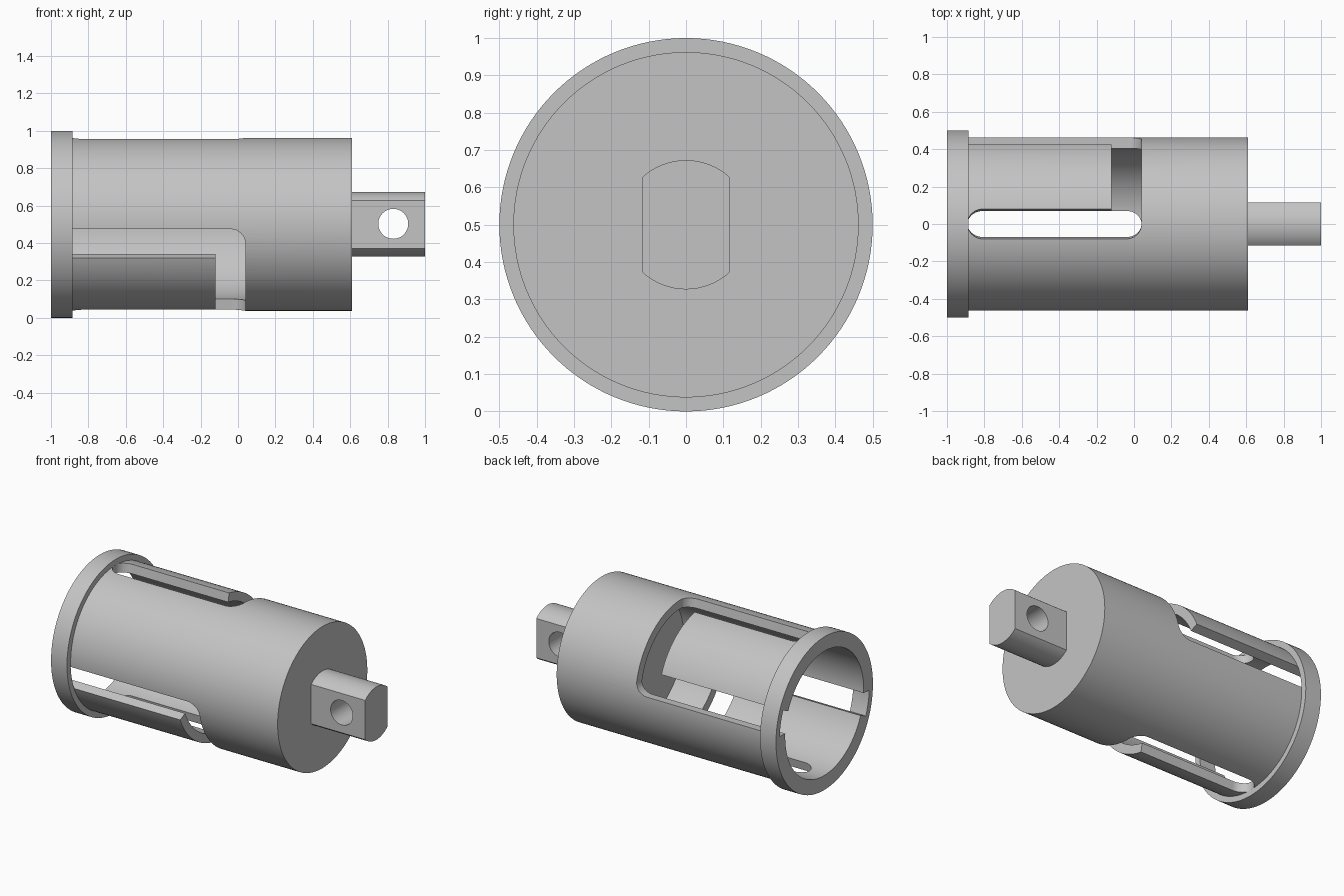
import bpy, bmesh, math

cube = bpy.data.objects.get("Cube")
if cube:
    bpy.data.objects.remove(cube, do_unlink=True)

CZ = 0.5            # height of the long axis
BODY_R, BORE_R, FLANGE_R = 0.4625, 0.405, 0.5
END, SHOULDER, TIP = -1.0, 0.61, 1.0
FLANGE_X = -0.885
HALF = math.radians(9.9)   # half angular width of a pin track
ROUND = 0.08               # corner radius of a pin track
GAP_X, TRACK_X = -0.12, 0.04

steel = bpy.data.materials.new("light_grey_metal")
steel.use_nodes = True
steel.diffuse_color = (0.55, 0.55, 0.55, 1)
steel.node_tree.nodes["Principled BSDF"].inputs["Base Color"].default_value = (0.55, 0.55, 0.55, 1)


def finish(bm, name):
    bmesh.ops.recalc_face_normals(bm, faces=bm.faces)
    mesh = bpy.data.meshes.new(name)
    bm.to_mesh(mesh)
    bm.free()
    mesh.materials.append(steel)
    obj = bpy.data.objects.new(name, mesh)
    bpy.context.collection.objects.link(obj)
    return obj


def polar(x, r, a):
    return (x, r * math.cos(a), CZ + r * math.sin(a))


def lathe(name, profile, closed=False, n=128):
    """Turn an (x, radius) profile about the long axis."""
    bm = bmesh.new()
    rings = [[bm.verts.new(polar(x, r, 2 * math.pi * i / n)) for i in range(n)]
             for x, r in profile]
    pairs = list(zip(rings, rings[1:]))
    if closed:
        pairs.append((rings[-1], rings[0]))
    else:
        bm.faces.new(rings[0])
        bm.faces.new(rings[-1])
    for a, b in pairs:
        for i in range(n):
            j = (i + 1) % n
            bm.faces.new((a[i], a[j], b[j], b[i]))
    return finish(bm, name)


def wall_cutter(columns):
    """Solid through the tube wall from (angle, x_low, x_high) columns."""
    bm = bmesh.new()
    rows = [[bm.verts.new(polar(x, r, a))
             for x, r in ((lo, 0.3), (hi, 0.3), (hi, 0.6), (lo, 0.6))]
            for a, lo, hi in columns]
    for p, q in zip(rows, rows[1:]):
        for k in range(4):
            m = (k + 1) % 4
            bm.faces.new((p[k], p[m], q[m], q[k]))
    bm.faces.new(rows[0])
    bm.faces.new(rows[-1])
    return finish(bm, "track_cutter")


def cut(target, cutters):
    for c in cutters:
        c.hide_render = True
        mod = target.modifiers.new("cut", "BOOLEAN")
        mod.operation = "DIFFERENCE"
        mod.solver = "EXACT"
        mod.object = c
    bpy.context.view_layer.update()
    graph = bpy.context.evaluated_depsgraph_get()
    mesh = bpy.data.meshes.new_from_object(target.evaluated_get(graph))
    target.modifiers.clear()
    target.data = mesh
    for c in cutters:
        bpy.data.objects.remove(c, do_unlink=True)


def bend(t):
    return ROUND * (1 - math.sqrt(max(0, 1 - t * t)))


# Hollow body with two J-shaped pin tracks, half a turn apart
body = lathe("socket_body", [(0.3, BORE_R), (END, BORE_R), (END, BODY_R), (SHOULDER, BODY_R)])
steps = [math.sin(math.pi * i / 24) for i in range(-12, 13)]
cutters = []
for turn in (0, math.pi):
    entry, seat = turn + math.radians(13), turn + math.pi / 2
    # open entry channel, closed seat slot, and the passage joining them
    cutters.append(wall_cutter([(entry + t * HALF, END - 0.1, TRACK_X - bend(min(t, 0)))
                                for t in steps]))
    cutters.append(wall_cutter([(seat + t * HALF, -0.89 + bend(t), TRACK_X - bend(max(t, 0)))
                                for t in steps]))
    cutters.append(wall_cutter([(entry + (seat - entry) * i / 30, GAP_X, TRACK_X)
                                for i in range(31)]))
cut(body, cutters)

# Flange ring around the open end
flange = lathe("end_flange", [(END, BODY_R), (END, FLANGE_R), (FLANGE_X, FLANGE_R),
                              (FLANGE_X, BODY_R)], closed=True)

# Shank: round bar with two flats
SHANK_R, FLAT = 0.173, 0.116
limit = math.acos(FLAT / SHANK_R)
arc = [limit + (math.pi - 2 * limit) * i / 24 for i in range(25)]
angles = arc + [a + math.pi for a in arc]
bm = bmesh.new()
base = bm.faces.new([bm.verts.new(polar(SHOULDER, SHANK_R, a)) for a in angles])
top = bmesh.ops.extrude_face_region(bm, geom=[base], use_keep_orig=True)
bmesh.ops.translate(bm, vec=(TIP - SHOULDER, 0, 0),
                    verts=[v for v in top["geom"] if isinstance(v, bmesh.types.BMVert)])
shank = finish(bm, "drive_shank")

# Cross hole through the shank flats
bpy.ops.mesh.primitive_cylinder_add(vertices=48, radius=0.08, depth=1,
                                    location=(0.83, 0, CZ + 0.003),
                                    rotation=(math.pi / 2, 0, 0))
hole = bpy.context.object
hole.data.materials.append(steel)
cut(shank, [hole])

# Smooth round surfaces, crisp edges
bpy.ops.object.select_all(action="DESELECT")
for obj in (body, flange, shank):
    obj.select_set(True)
bpy.context.view_layer.objects.active = body
bpy.ops.object.shade_smooth_by_angle(angle=math.radians(25))
